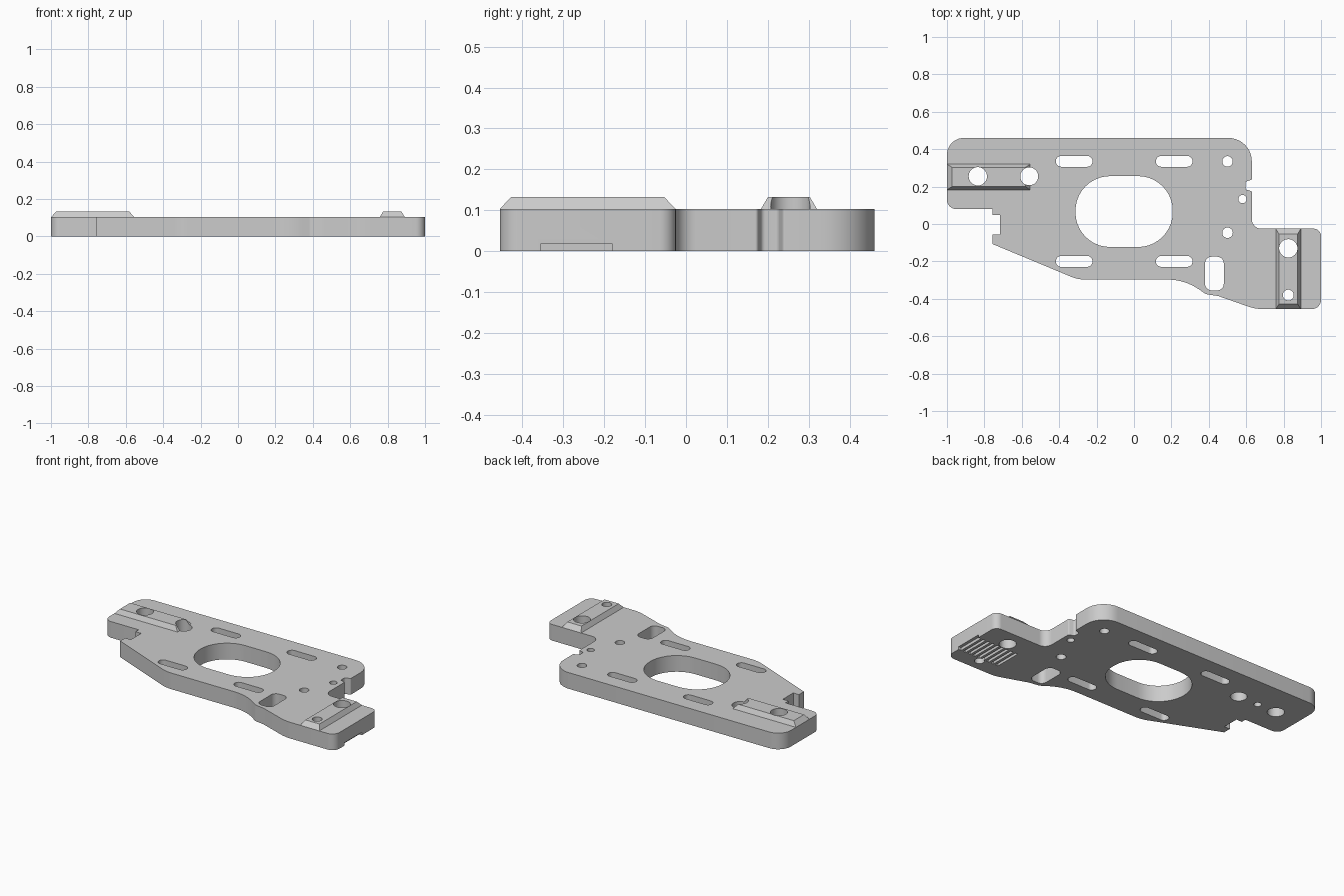
import bpy, bmesh
from math import pi, cos, sin
from mathutils import Vector

if "Cube" in bpy.data.objects:
    bpy.data.objects.remove(bpy.data.objects["Cube"], do_unlink=True)

COLOUR = (0.6, 0.6, 0.6, 1)
grey = bpy.data.materials.new("plain grey")
grey.use_nodes = True
grey.diffuse_color = COLOUR
grey.node_tree.nodes["Principled BSDF"].inputs["Base Color"].default_value = COLOUR

THICK, TOP = 0.103, 0.132


def rounded(corners, steps=10):
    """Polygon from (x, y, radius) corners, each corner filleted with an arc."""
    pts = []
    n = len(corners)
    for i, (x, y, r) in enumerate(corners):
        p = Vector((x, y))
        if r == 0:
            pts.append(p)
            continue
        a = (Vector(corners[i - 1][:2]) - p).normalized()
        b = (Vector(corners[(i + 1) % n][:2]) - p).normalized()
        half = a.angle(b) / 2
        centre = p + (a + b).normalized() * (r / sin(half))
        start = p + a * (r * cos(half) / sin(half)) - centre
        end = p + b * (r * cos(half) / sin(half)) - centre
        sweep = start.angle(end)
        for k in range(steps + 1):
            t = k / steps
            pts.append(centre + (start * sin((1 - t) * sweep) + end * sin(t * sweep)) / sin(sweep))
    return pts


def box(x0, x1, y0, y1, r=0.0):
    return rounded([(x0, y0, r), (x1, y0, r), (x1, y1, r), (x0, y1, r)])


def circle(x, y, r, n=32):
    return [Vector((x + r * cos(2 * pi * k / n), y + r * sin(2 * pi * k / n))) for k in range(n)]


def prism(bm, pts, z0, z1, top=None):
    """Closed prism from a counter-clockwise outline; an optional second ring shapes the top."""
    low = [bm.verts.new((p.x, p.y, z0)) for p in pts]
    high = [bm.verts.new((p.x, p.y, z1)) for p in (top or pts)]
    bm.faces.new(low[::-1])
    bm.faces.new(high)
    for i in range(len(low)):
        j = (i + 1) % len(low)
        bm.faces.new((low[i], low[j], high[j], high[i]))


def make(name, bm):
    mesh = bpy.data.meshes.new(name)
    bm.to_mesh(mesh)
    bm.free()
    mesh.materials.append(grey)
    ob = bpy.data.objects.new(name, mesh)
    bpy.context.collection.objects.link(ob)
    return ob


def cut(ob, cutter):
    mod = ob.modifiers.new("openings", "BOOLEAN")
    mod.operation = "DIFFERENCE"
    mod.solver = "EXACT"
    mod.object = cutter
    bpy.ops.object.select_all(action="DESELECT")
    ob.select_set(True)
    bpy.context.view_layer.objects.active = ob
    bpy.ops.object.modifier_apply(modifier=mod.name)


# Plate outline, counter-clockwise from the back left corner
outline = rounded([
    (-1, 0.46, 0.09), (-1, 0.08, 0.05), (-0.757, 0.08, 0), (-0.757, 0.048, 0),
    (-0.717, 0.048, 0), (-0.717, -0.057, 0), (-0.757, -0.057, 0), (-0.757, -0.107, 0),
    (-0.3, -0.297, 0.2), (0.27, -0.297, 0.3), (0.385, -0.375, 0.03), (0.45, -0.385, 0.1),
    (0.65, -0.455, 0.25), (1, -0.455, 0.05), (1, -0.025, 0.04), (0.63, -0.025, 0.05),
    (0.63, 0.175, 0.008), (0.595, 0.185, 0.012), (0.595, 0.225, 0.012),
    (0.63, 0.237, 0.008), (0.63, 0.46, 0.125)])
bm = bmesh.new()
prism(bm, outline, 0, THICK)
plate = make("base_plate", bm)

# Bevelled rails on top of the plate
bm = bmesh.new()
prism(bm, box(-1, -0.555, 0.183, 0.32), THICK, TOP, box(-0.973, -0.58, 0.2, 0.303))
long_rail = make("long_rail", bm)
bm = bmesh.new()
prism(bm, box(0.758, 0.892, -0.455, -0.025), THICK, TOP, box(0.775, 0.875, -0.428, -0.053))
short_rail = make("short_rail", bm)

# Central window, side window, slots and round holes go right through
bm = bmesh.new()
openings = [box(-0.313, 0.207, -0.123, 0.256, 0.185), box(0.38, 0.48, -0.355, -0.175, 0.035)]
for x in (-0.32, 0.215):
    for y in (-0.2, 0.335):
        openings.append(box(x - 0.098, x + 0.098, y - 0.029, y + 0.029, 0.0285))
for x, y, r in [(0.5, 0.335, 0.028), (0.5, -0.047, 0.028), (0.58, 0.133, 0.022),
                (-0.835, 0.255, 0.049), (-0.56, 0.255, 0.048),
                (0.825, -0.13, 0.049), (0.825, -0.38, 0.029)]:
    openings.append(circle(x, y, r))
for pts in openings:
    prism(bm, pts, -0.1, 0.3)
through = make("opening_cutter", bm)

# Blind hole and belt tooth grooves in the underside
bm = bmesh.new()
prism(bm, circle(-0.7, 0.255, 0.022), -0.1, 0.05)
for k in range(9):
    x = 0.99 - k * 0.034
    right = x + (0.03 if k == 0 else 0.009)
    prism(bm, rounded([(x - 0.009, -0.355, 0), (right, -0.355, 0),
                       (right, -0.18, 0), (x - 0.009, -0.18, 0)]), -0.1, 0.018)
recesses = make("recess_cutter", bm)

for cutter in (through, recesses):
    cutter.hide_render = True
cut(plate, recesses)
for ob in (plate, long_rail, short_rail):
    cut(ob, through)
    bpy.ops.object.shade_smooth_by_angle(angle=0.5)
for cutter in (through, recesses):
    bpy.data.objects.remove(cutter, do_unlink=True)
